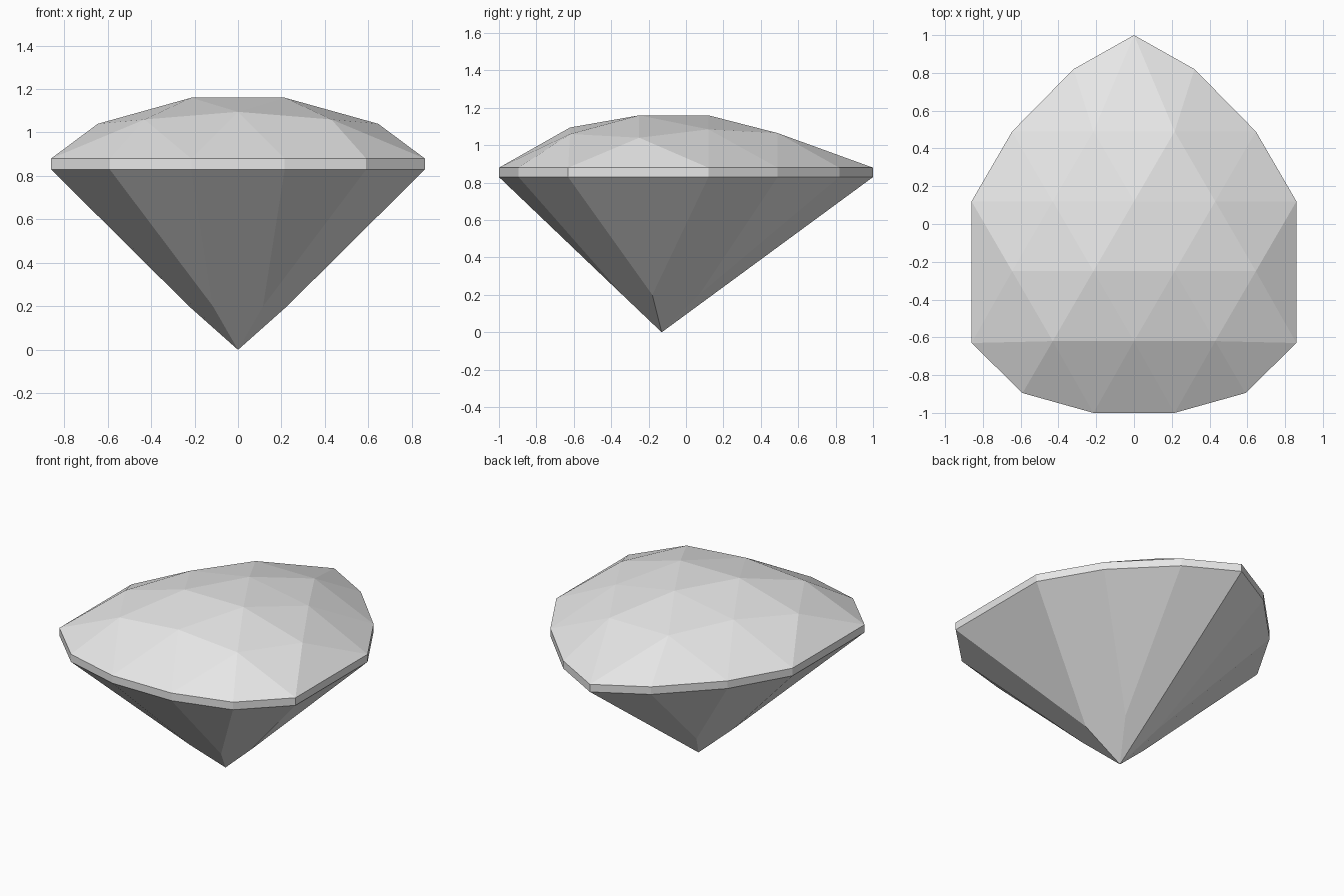
import bpy
import bmesh
from mathutils import Vector
from mathutils.geometry import delaunay_2d_cdt

cube = bpy.data.objects.get("Cube")
if cube:
    bpy.data.objects.remove(cube, do_unlink=True)

GIRDLE_LOW, GIRDLE_HIGH = 0.83, 0.88
CENTRE = Vector((0, 0, 0.8))

stone = bpy.data.materials.new("pale_grey_stone")
stone.use_nodes = True
stone.diffuse_color = (0.8, 0.8, 0.8, 1)
stone.node_tree.nodes["Principled BSDF"].inputs["Base Color"].default_value = (0.8, 0.8, 0.8, 1)


def mirror(points):
    """Same points on the other side of x = 0, in reverse order."""
    return [(-p[0], *p[1:]) for p in reversed(points)]


def make_part(name, faces):
    """Flat-shaded object from lists of corner positions, facing outwards."""
    bm = bmesh.new()
    for corners in faces:
        bm.faces.new([bm.verts.new(c) for c in corners])
    bmesh.ops.remove_doubles(bm, verts=bm.verts, dist=0.0005)
    bm.normal_update()
    for face in bm.faces:
        if face.normal.dot(face.calc_center_median() - CENTRE) < 0:
            face.normal_flip()
    mesh = bpy.data.meshes.new(name)
    bm.to_mesh(mesh)
    bm.free()
    mesh.materials.append(stone)
    part = bpy.data.objects.new(name, mesh)
    bpy.context.collection.objects.link(part)


# Pear-shaped outline, from the back point round the +x side to the front
half = [(0.32, 0.82), (0.645, 0.49), (0.86, 0.12),
        (0.86, -0.63), (0.59, -0.895), (0.215, -1)]
rim = [(0, 1)] + half + mirror(half)
count = len(rim)
low = [Vector((*p, GIRDLE_LOW)) for p in rim]
high = [Vector((*p, GIRDLE_HIGH)) for p in rim]

# Girdle: thin upright band
make_part("girdle", [(low[i], low[i - 1], high[i - 1], high[i]) for i in range(count)])

# Crown: domed triangular lattice inside the outline
side = [(0.215, 0.49, 1.065), (0.43, 0.12, 1.085), (0.215, -0.25, 1.16),
        (0.645, -0.25, 1.04), (0.43, -0.62, 1.06)]
middle = [(0, 0.12, 1.16), (0, -0.62, 1.095)]
points = high + [Vector(p) for p in side + mirror(side) + middle]
result = delaunay_2d_cdt([p.xy for p in points], [], [], 0, 0.0001)
triangles, origins = result[2], result[3]
make_part("crown", [[points[origins[v][0]] for v in tri] for tri in triangles])

# Pavilion: main facets reach the tip, with triangular facets between them
tip = Vector((0, -0.13, 0))
breaks = [(0.125, 0.07, 0.2), (0.225, -0.18, 0.2), (0.115, -0.34, 0.2)]
apexes = [Vector(p) for p in breaks + mirror(breaks)]
facets = []
for i in range(count):
    a, b = low[i], low[(i + 1) % count]
    if i % 2:
        facets.append((a, b, apexes[i // 2]))
    else:
        before = [apexes[i // 2 - 1]] if i > 0 else []
        after = [apexes[i // 2]] if i < count - 1 else []
        facets.append([a, b] + after + [tip] + before)
make_part("pavilion", facets)
